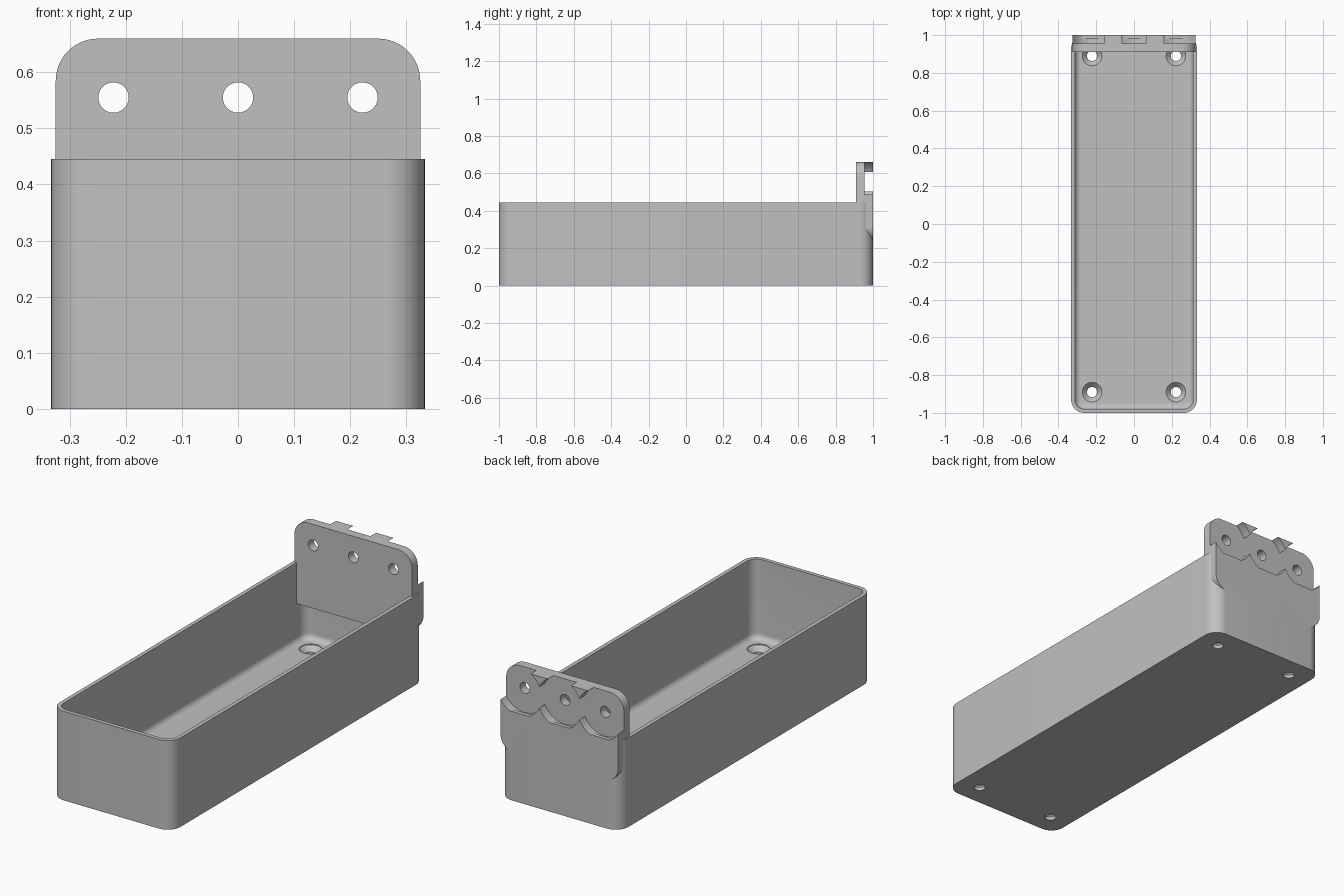
import bpy, bmesh, math

old = bpy.data.objects.get("Cube")
if old:
    bpy.data.objects.remove(old, do_unlink=True)

grey = bpy.data.materials.new("plain grey")
grey.use_nodes = True
COLOUR = (0.53, 0.53, 0.53, 1)
grey.diffuse_color = COLOUR
grey.node_tree.nodes["Principled BSDF"].inputs["Base Color"].default_value = COLOUR


def rounded_rect(x0, x1, v0, v1, r_low, r_high, steps=12):
    """Outline with separate radii for the low and high corners."""
    pts = []
    for sx, sv, start in ((1, -1, -90), (1, 1, 0), (-1, 1, 90), (-1, -1, 180)):
        r = r_high if sv > 0 else r_low
        cx = x1 - r if sx > 0 else x0 + r
        cv = v1 - r if sv > 0 else v0 + r
        if r == 0:
            pts.append((cx, cv))
            continue
        for i in range(steps + 1):
            a = math.radians(start + 90 * i / steps)
            pts.append((cx + r * math.cos(a), cv + r * math.sin(a)))
    return pts


def circle(cx, cv, r, n=64):
    return [(cx + r * math.cos(math.tau * i / n), cv + r * math.sin(math.tau * i / n))
            for i in range(n)]


def loft(name, rings, upright=False):
    """Skin (outline, level) rings; levels run along z, or along y if upright."""
    bm = bmesh.new()
    loops = [[bm.verts.new((u, lev, v) if upright else (u, v, lev)) for u, v in pts]
             for pts, lev in rings]
    for a, b in zip(loops, loops[1:]):
        for i in range(len(a)):
            j = (i + 1) % len(a)
            bm.faces.new((a[i], a[j], b[j], b[i]))
    bm.faces.new(loops[0])
    bm.faces.new(loops[-1])
    bmesh.ops.recalc_face_normals(bm, faces=bm.faces)
    mesh = bpy.data.meshes.new(name)
    bm.to_mesh(mesh)
    bm.free()
    mesh.materials.append(grey)
    obj = bpy.data.objects.new(name, mesh)
    bpy.context.collection.objects.link(obj)
    return obj


def combine(target, tool, operation="DIFFERENCE"):
    mod = target.modifiers.new("combine", "BOOLEAN")
    mod.operation = operation
    mod.solver = "EXACT"
    mod.object = tool
    bpy.context.view_layer.update()
    bpy.context.view_layer.objects.active = target
    bpy.ops.object.modifier_apply(modifier=mod.name)
    bpy.data.objects.remove(tool, do_unlink=True)


# Open tray with a rounded inner floor edge
W, H, WALL, FLOOR, FILLET = 0.333, 0.445, 0.02, 0.045, 0.03
outline = rounded_rect(-W, W, -1, 1, 0.07, 0.07)
tray = loft("tray", [(outline, 0), (outline, H)])
rings = []
for i in range(9):
    a = math.radians(90 * i / 8)
    inset = WALL + FILLET * (1 - math.sin(a))
    r = 0.07 - inset
    rings.append((rounded_rect(-W + inset, W - inset, -1 + inset, 1 - inset, r, r),
                  FLOOR + FILLET * (1 - math.cos(a))))
rings.append((rings[-1][0], H + 0.1))
combine(tray, loft("cavity_cutter", rings))

# Countersunk screw holes in the floor
for x in (-0.222, 0.222):
    for y in (-0.89, 0.89):
        combine(tray, loft("screw_cutter", [
            (circle(x, y, 0.027), -0.05), (circle(x, y, 0.027), 0.017),
            (circle(x, y, 0.052), FLOOR - 0.003), (circle(x, y, 0.052), FLOOR + 0.03)]))

# Mounting plate: square-footed front layer joined to a rounded back layer
P, LOW, TOP, R = 0.325, 0.24, 0.66, 0.075
front = rounded_rect(-P, P, LOW, TOP, 0, R)
back = rounded_rect(-P, P, LOW, TOP, R, R)
plate = loft("mounting_plate", [(front, 0.91), (front, 0.955)], True)
combine(plate, loft("back_layer", [(back, 0.94), (back, 1.0)], True), "UNION")

# Round pockets and through holes in the plate
for x in (-0.222, 0, 0.222):
    pocket, hole = circle(x, 0.555, 0.1227), circle(x, 0.555, 0.027)
    combine(plate, loft("pocket_cutter", [(pocket, 0.955), (pocket, 1.1)], True))
    combine(plate, loft("hole_cutter", [(hole, 0.8), (hole, 1.1)], True))

# Smooth the curved surfaces, keep edges crisp
bpy.ops.object.select_all(action="DESELECT")
for obj in (tray, plate):
    obj.select_set(True)
bpy.context.view_layer.objects.active = tray
bpy.ops.object.shade_smooth_by_angle(angle=math.radians(25))
